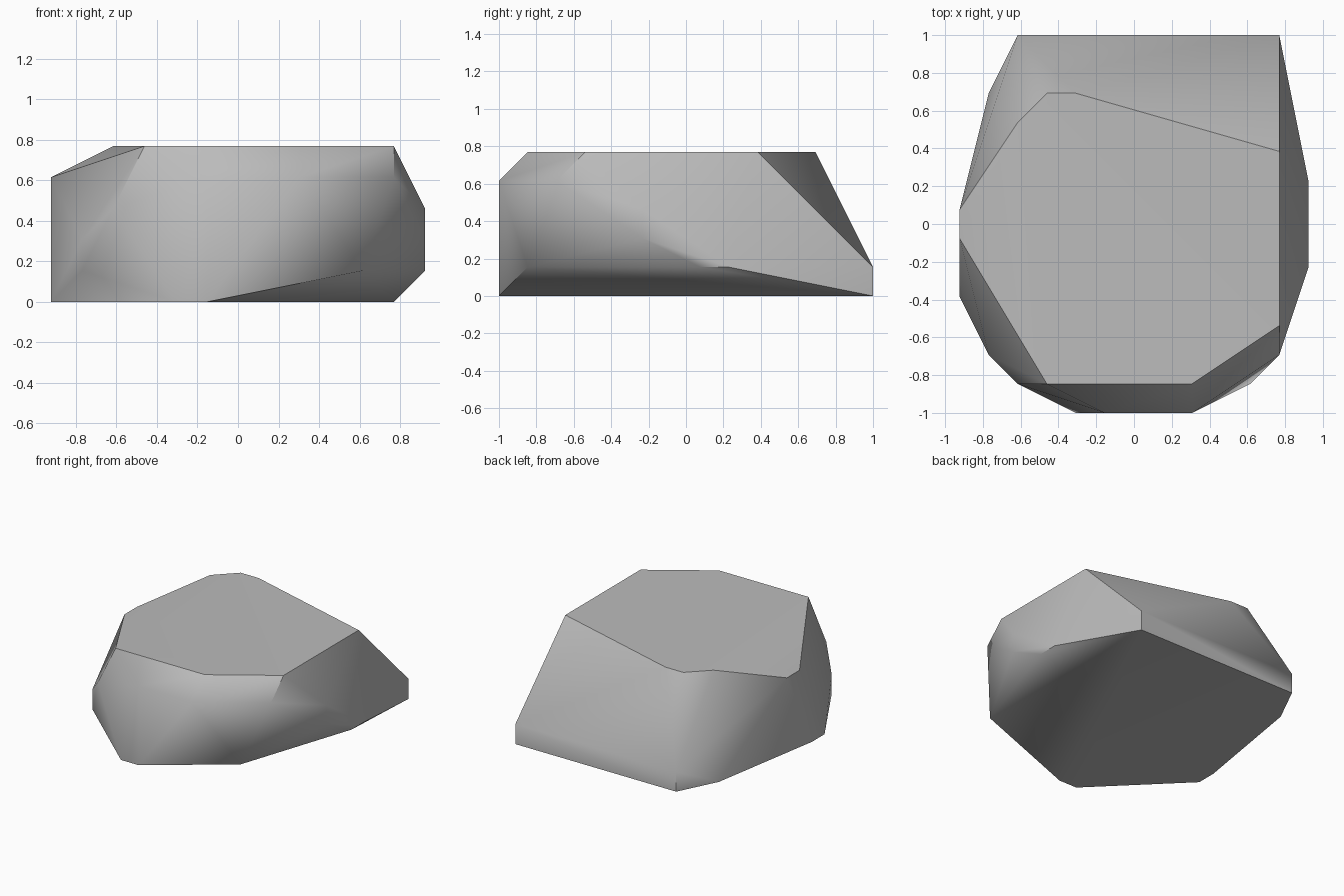
import bpy
import bmesh
from math import radians

if "Cube" in bpy.data.objects:
    bpy.data.objects.remove(bpy.data.objects["Cube"], do_unlink=True)

UNIT = 1 / 13  # the boulder's corners sit on a coarse grid

# Outlines of the boulder as (height, corners), from the ground to the flat top
LAYERS = [
    (0, [(10, 13), (-8, 13), (-10, 9), (-12, -3), (-12, -5), (-4, -13), (-2, -13)]),
    (2, [(10, 13), (-8, 13), (12, 3), (12, 1), (8, -11), (-10, -9)]),
    (4, [(12, -3), (-10, -9)]),
    (6, [(12, -3), (-8, -11)]),
    (8, [(-12, 1), (-12, -1), (-2, -13), (4, -13), (10, -9)]),
    (10, [(10, 5), (-4, 9), (-6, 9), (-8, 7), (-6, -11), (4, -11), (10, -7)]),
]


def make_material(name, color):
    mat = bpy.data.materials.new(name)
    mat.use_nodes = True
    mat.diffuse_color = color
    bsdf = next(n for n in mat.node_tree.nodes if n.type == 'BSDF_PRINCIPLED')
    bsdf.inputs["Base Color"].default_value = color
    bsdf.inputs["Roughness"].default_value = 0.9
    return mat


# Wrap the layered corners in one faceted stone skin
bm = bmesh.new()
for height, corners in LAYERS:
    for x, y in corners:
        bm.verts.new((x * UNIT, y * UNIT, height * UNIT))
hull = bmesh.ops.convex_hull(bm, input=bm.verts[:])
spare = {g for g in hull["geom_interior"] + hull["geom_unused"]
         if isinstance(g, bmesh.types.BMVert)}
bmesh.ops.delete(bm, geom=list(spare), context='VERTS')

# Merge flat triangles into whole facets
bmesh.ops.dissolve_limit(bm, angle_limit=radians(0.5), verts=bm.verts[:], edges=bm.edges[:])
bmesh.ops.recalc_face_normals(bm, faces=bm.faces[:])

mesh = bpy.data.meshes.new("boulder")
bm.to_mesh(mesh)
bm.free()
mesh.materials.append(make_material("stone grey", (0.5, 0.5, 0.5, 1)))
boulder = bpy.data.objects.new("boulder", mesh)
bpy.context.collection.objects.link(boulder)

# Soft shading over shallow facets, crisp along the steep breaks
bpy.ops.object.select_all(action='DESELECT')
boulder.select_set(True)
bpy.context.view_layer.objects.active = boulder
bpy.ops.object.shade_smooth_by_angle(angle=radians(40))
